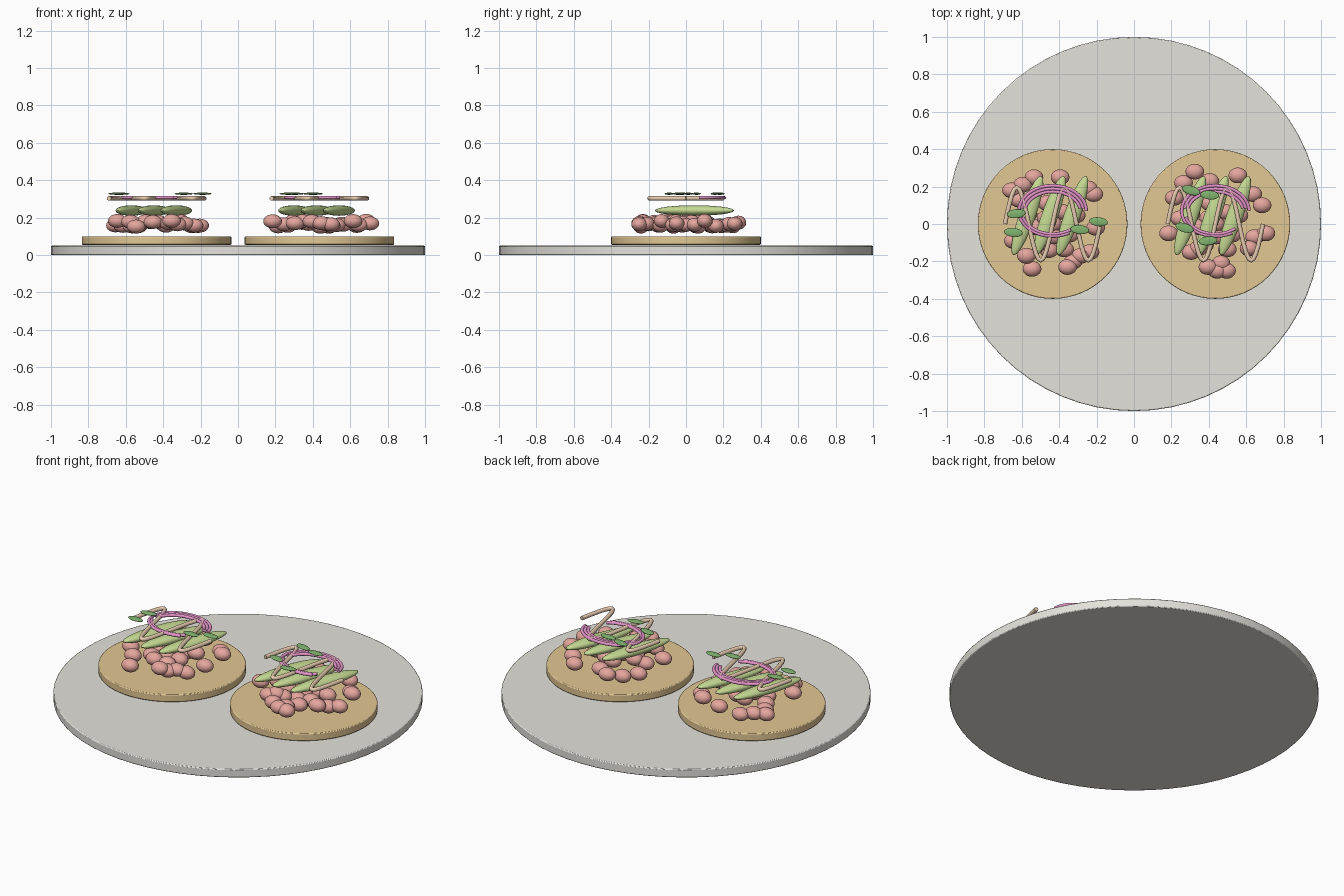
import bpy, math, random
from mathutils import Vector

if "Cube" in bpy.data.objects:
    bpy.data.objects.remove(bpy.data.objects["Cube"])

random.seed(4)

def material(name, rgb):
    m = bpy.data.materials.new(name)
    m.diffuse_color = (*rgb, 1)
    m.use_nodes = True
    m.node_tree.nodes["Principled BSDF"].inputs["Base Color"].default_value = m.diffuse_color
    return m

PLATE = material("stoneware", (0.78, 0.76, 0.71))
CORN = material("fried_corn", (0.76, 0.57, 0.29))
PINK = material("shrimp_pink", (0.78, 0.38, 0.34))
GREEN = material("avocado_green", (0.56, 0.70, 0.29))
ONION = material("pickled_onion", (0.78, 0.30, 0.58))
SAUCE = material("sauce_tan", (0.80, 0.60, 0.43))
LEAF = material("herb_green", (0.22, 0.46, 0.16))

def finish(o, name, mat):
    o.name = name
    o.data.materials.append(mat)
    return o

def disc(name, mat, x, r, z0, z1):
    bpy.ops.mesh.primitive_cylinder_add(vertices=64, radius=r, depth=z1 - z0,
                                        location=(x, 0, (z0 + z1) / 2))
    o = finish(bpy.context.object, name, mat)
    b = o.modifiers.new("soft_rim", "BEVEL")
    b.width, b.segments = 0.005, 2
    bpy.ops.object.shade_smooth_by_angle(angle=math.radians(30))

def ellipsoid(name, mat, loc, size, turn=0, seg=20, rings=12):
    bpy.ops.mesh.primitive_uv_sphere_add(segments=seg, ring_count=rings, radius=1,
                                         location=loc, rotation=(0, 0, turn))
    o = finish(bpy.context.object, name, mat)
    o.scale = size
    bpy.ops.object.shade_smooth()

def tube(name, mat, pts, r):
    c = bpy.data.curves.new(name, "CURVE")
    c.dimensions, c.bevel_depth, c.bevel_resolution = "3D", r, 3
    c.use_fill_caps = True
    s = c.splines.new("POLY")
    s.points.add(len(pts) - 1)
    for p, q in zip(s.points, pts):
        p.co = (*q, 1)
        p.radius = 1
    o = bpy.data.objects.new(name, c)
    bpy.context.collection.objects.link(o)
    finish(o, name, mat)

# Shrimp pieces and herb leaves, as offsets from each tostada centre
shrimp = {
    "left": [(-.22, .18), (-.10, .25), (.04, .25), (.22, .16), (-.11, -.24), (.11, -.20),
             (.08, -.23), (-.14, -.17), (-.02, -.14), (.20, -.15), (.15, -.17), (-.16, .21),
             (-.18, .13), (.19, .19), (.23, -.02), (-.21, -.09)],
    "right": [(-.11, .28), (.12, .26), (-.17, .22), (-.03, .23), (-.22, .14), (.25, .10),
              (-.25, -.05), (.27, -.05), (.21, -.07), (.18, -.13), (-.13, -.15), (-.09, -.13),
              (-.04, -.23), (.03, -.21), (.06, -.25), (.01, -.25), (-.19, .03), (.20, .16)],
}
leaves = {
    "left": [(-.195, .055, .1), (-.21, -.045, -.1), (.145, -.03, -.1), (.245, .012, -.1)],
    "right": [(-.13, .18, -.3), (-.03, .155, -.1), (-.165, -.02, -.3), (-.04, -.09, .1)],
}

disc("plate", PLATE, 0, 1, 0, .05)

for side, cx in (("left", -.435), ("right", .435)):
    disc(f"{side}_tostada", CORN, cx, .4, .055, .10)

    # Shrimp: visible outer pieces plus a scattered middle
    inner = [(.15 * math.sqrt(k / 10) * math.cos(2.4 * k),
              .15 * math.sqrt(k / 10) * math.sin(2.4 * k)) for k in range(11)]
    for i, (dx, dy) in enumerate(shrimp[side] + inner):
        ellipsoid(f"{side}_shrimp_{i}", PINK, (cx + dx, dy, random.uniform(.15, .185)),
                  (.05, .042, .037))

    # Three slanted avocado slices
    for i in range(3):
        ellipsoid(f"{side}_avocado_slice_{i}", GREEN,
                  (cx - .015 + .12 * (i - 1), .045, .238), (.044, .225, .028), -.34)

    # Onion strips: nested arcs at the back and front
    for i, (a0, a1, r, oy) in enumerate([(0, 180, .18, 0), (8, 172, .165, -.005),
                                         (12, 168, .15, -.01), (180, 300, .18, 0),
                                         (195, 310, .165, 0)]):
        pts = []
        for k in range(25):
            a = math.radians(a0 + (a1 - a0) * k / 24)
            pts.append((cx + r * math.cos(a), .07 + oy + r * .75 * math.sin(a), .307))
        tube(f"{side}_onion_strip_{i}", ONION, pts, .009)

    # Zigzag sauce drizzle
    tube(f"{side}_sauce_drizzle", SAUCE,
         [(cx - .255 + .51 * k / 40, .195 * math.sin(4 * math.pi * k / 40), .303)
          for k in range(41)], .012)

    for i, (dx, dy, turn) in enumerate(leaves[side]):
        ellipsoid(f"{side}_herb_leaf_{i}", LEAF, (cx + dx, dy, .328), (.05, .024, .006), turn)
